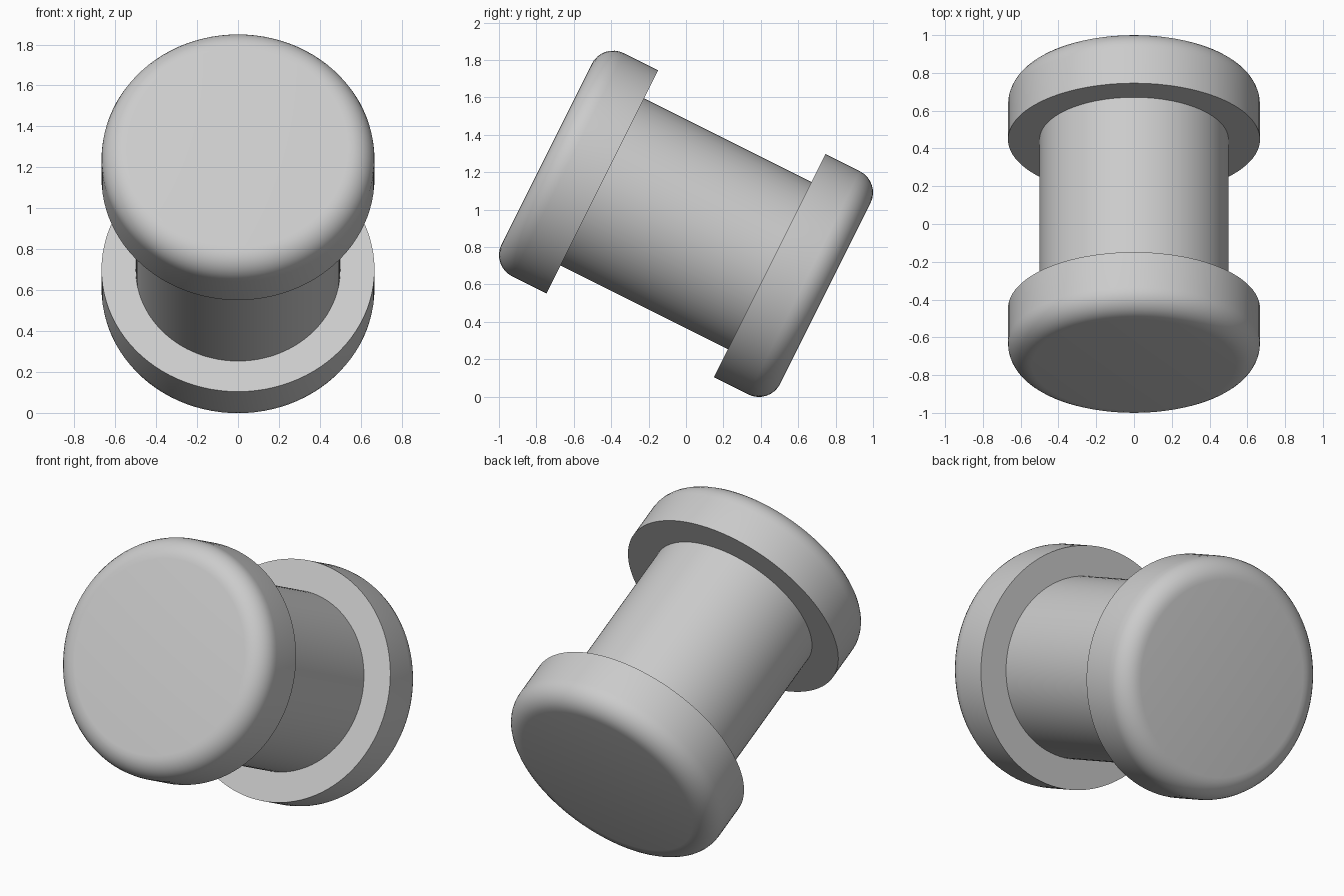
import bpy, bmesh, math
from mathutils import Matrix

if "Cube" in bpy.data.objects:
    bpy.data.objects.remove(bpy.data.objects["Cube"], do_unlink=True)

SEGMENTS = 96
CAP_RADIUS, CORE_RADIUS = 0.667, 0.5
INNER, OUTER, FILLET = 0.5, 0.833, 0.127
TILT = Matrix.Translation((0, 0, 0.924)) @ Matrix.Rotation(math.atan(2), 4, "X")

grey = bpy.data.materials.new("light_grey")
grey.use_nodes = True
colour = (0.6, 0.6, 0.6, 1)
grey.diffuse_color = colour
grey.node_tree.nodes["Principled BSDF"].inputs["Base Color"].default_value = colour


def cylinder(name, radius, low, high, rounded_end=0):
    """Cylinder on the tilted axis; rounded_end is the side (+1/-1) to fillet."""
    bm = bmesh.new()
    bmesh.ops.create_cone(bm, cap_ends=True, segments=SEGMENTS,
                          radius1=radius, radius2=radius, depth=high - low)
    if rounded_end:
        rim = [e for e in bm.edges
               if all(v.co.z * rounded_end > 0 for v in e.verts)]
        bmesh.ops.bevel(bm, geom=rim, offset=FILLET, segments=8,
                        profile=0.5, affect="EDGES")
    bmesh.ops.transform(bm, verts=bm.verts,
                        matrix=TILT @ Matrix.Translation((0, 0, (low + high) / 2)))
    mesh = bpy.data.meshes.new(name)
    bm.to_mesh(mesh)
    bm.free()
    mesh.materials.append(grey)
    obj = bpy.data.objects.new(name, mesh)
    bpy.context.collection.objects.link(obj)
    bpy.ops.object.select_all(action="DESELECT")
    obj.select_set(True)
    bpy.context.view_layer.objects.active = obj
    bpy.ops.object.shade_smooth_by_angle(angle=math.radians(35))
    return obj


# Central barrel, with its ends just inside the two flanges
cylinder("spool_core", CORE_RADIUS, -INNER - 0.02, INNER + 0.02)

# Wide flanges, rounded on their outer rims
cylinder("front_flange", CAP_RADIUS, INNER, OUTER, 1)
cylinder("back_flange", CAP_RADIUS, -OUTER, -INNER, -1)
